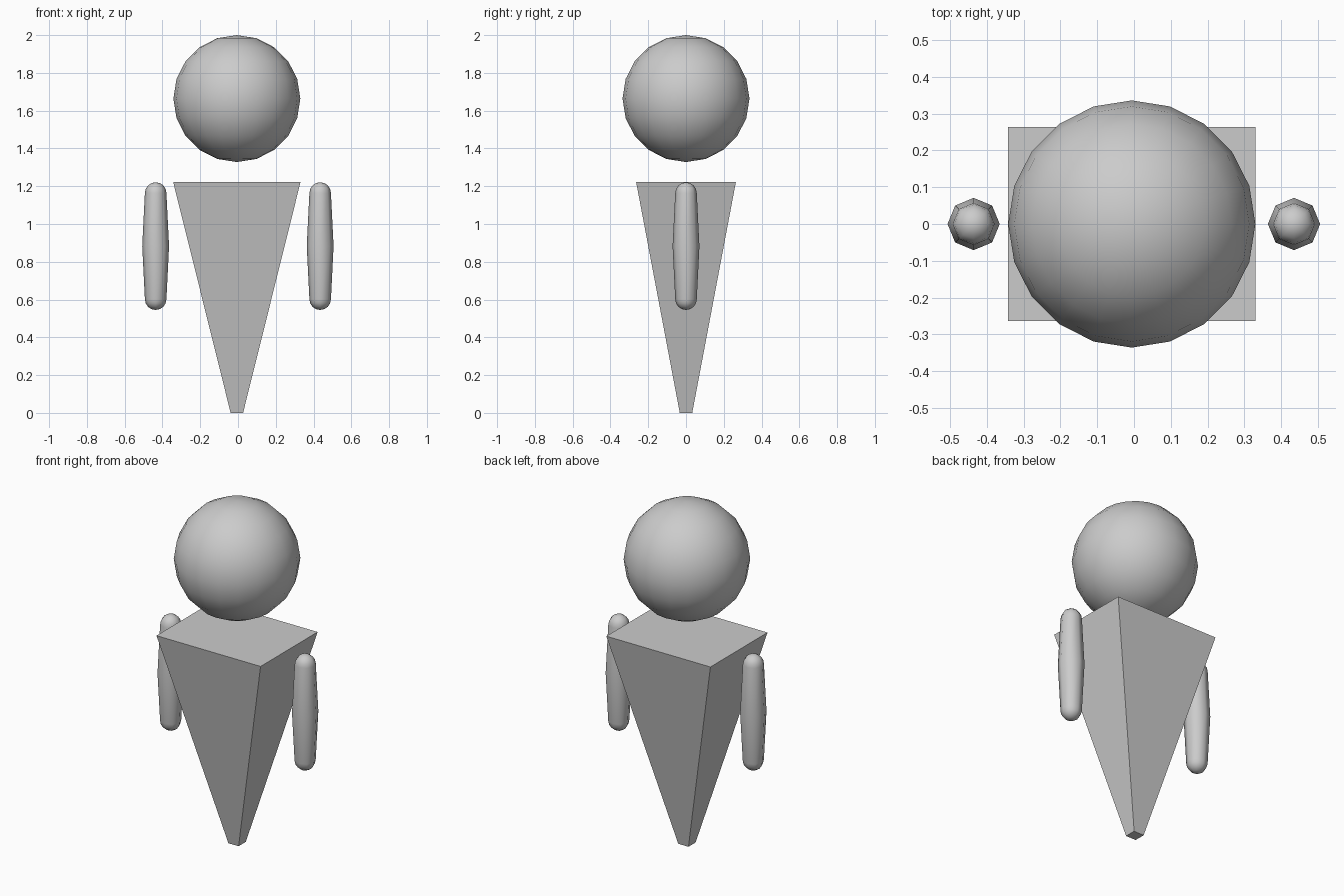
import bpy, bmesh
from math import sin, cos, pi, tau

if "Cube" in bpy.data.objects:
    bpy.data.objects.remove(bpy.data.objects["Cube"])

CX = -0.006  # slight sideways offset of head and body


def make_object(name, bm, smooth=False):
    bmesh.ops.recalc_face_normals(bm, faces=bm.faces)
    for f in bm.faces:
        f.smooth = smooth
    mesh = bpy.data.meshes.new(name)
    bm.to_mesh(mesh)
    bm.free()
    obj = bpy.data.objects.new(name, mesh)
    bpy.context.collection.objects.link(obj)
    return obj


# Head: low-poly smooth sphere
bm = bmesh.new()
bmesh.ops.create_uvsphere(bm, u_segments=20, v_segments=10, radius=0.336)
head = make_object("head", bm, smooth=True)
head.location = (CX, 0, 1.664)

# Body: inverted tapered block
bm = bmesh.new()
bmesh.ops.create_cube(bm, size=2)
for v in bm.verts:
    top = v.co.z > 0
    v.co.x *= 0.337 if top else 0.033
    v.co.y *= 0.264 if top else 0.033
    v.co.z = 1.222 if top else 0
body = make_object("body", bm)
body.location.x = CX


# Arms: eight-sided capsules, fattest in the middle
def make_arm(name, x):
    sides, cap, half = 8, 0.057, 0.281
    arc = [(cap * cos(i * pi / 8), half + cap * sin(i * pi / 8)) for i in range(4)]
    profile = [(r, -z) for r, z in reversed(arc)] + [(0.071, 0)] + arc
    bm = bmesh.new()
    rings = [[bm.verts.new((r * cos(tau * k / sides), r * sin(tau * k / sides), z))
              for k in range(sides)] for r, z in profile]
    for a, b in zip(rings, rings[1:]):
        for k in range(sides):
            n = (k + 1) % sides
            bm.faces.new((a[k], a[n], b[n], b[k]))
    for ring, z in ((rings[0], -half - cap), (rings[-1], half + cap)):
        tip = bm.verts.new((0, 0, z))
        for k in range(sides):
            bm.faces.new((ring[k], ring[(k + 1) % sides], tip))
    arm = make_object(name, bm, smooth=True)
    arm.location = (x, 0, 0.883)


make_arm("left_arm", -0.436)
make_arm("right_arm", 0.435)
